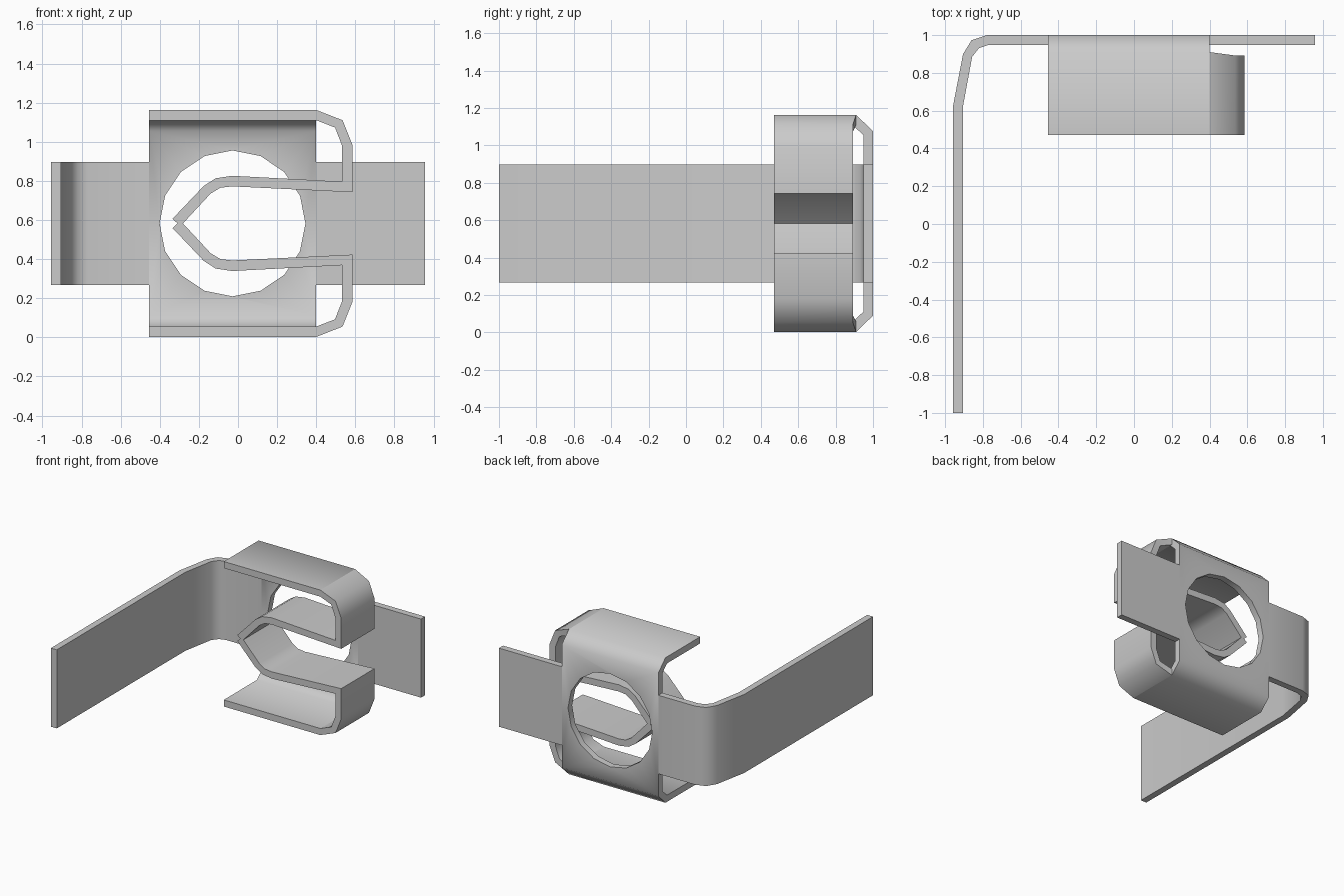
import bpy, bmesh, math

if "Cube" in bpy.data.objects:
    bpy.data.objects.remove(bpy.data.objects["Cube"])

MID = 0.5825          # mirror height of the clip
X0, X1 = -0.455, 0.40 # width of the main body


def strip(name, outer, inner, place, a, b, open_start=False):
    """Bent sheet: outer and inner profile lines swept from a to b."""
    bm = bmesh.new()
    n = len(outer)
    va, vb = [[[bm.verts.new(place(p, d)) for p in line] for line in (outer, inner)] for d in (a, b)]
    for i in range(n - 1):
        for k in (0, 1):   # broad faces
            bm.faces.new((va[k][i], va[k][i + 1], vb[k][i + 1], vb[k][i]))
        for v in (va, vb):  # sheet edges
            bm.faces.new((v[0][i], v[0][i + 1], v[1][i + 1], v[1][i]))
    for i in ([n - 1] if open_start else [0, n - 1]):  # end caps
        bm.faces.new((va[0][i], vb[0][i], vb[1][i], va[1][i]))
    bmesh.ops.recalc_face_normals(bm, faces=bm.faces)
    me = bpy.data.meshes.new(name)
    bm.to_mesh(me)
    bm.free()
    ob = bpy.data.objects.new(name, me)
    bpy.context.collection.objects.link(ob)
    return ob


def flip(line):
    return [(u, 2 * MID - z) for u, z in line]


def smooth(ob):
    bpy.ops.object.select_all(action='DESELECT')
    ob.select_set(True)
    bpy.context.view_layer.objects.active = ob
    bpy.ops.object.shade_smooth_by_angle(angle=math.radians(55))


# Main body: C-shaped channel with top and bottom flanges
half_out = [(0.47, 1.163), (0.91, 1.163), (1.0, 1.075)]
half_in = [(0.47, 1.11), (0.89, 1.11), (0.948, 1.055)]
body = strip("main_body", half_out + flip(half_out)[::-1], half_in + flip(half_in)[::-1],
             lambda p, d: (d, p[0], p[1]), X0, X1)

# Sixteen-sided hole through the back plate
bpy.ops.mesh.primitive_cylinder_add(vertices=16, radius=0.373, depth=0.3,
                                    location=(-0.028, 1.0, MID),
                                    rotation=(math.pi / 2, 0, 0))
cutter = bpy.context.object
cutter.name = "hole_cutter"
cutter.hide_render = True
mod = body.modifiers.new("hole", 'BOOLEAN')
mod.operation, mod.solver, mod.object = 'DIFFERENCE', 'EXACT', cutter
bpy.context.view_layer.objects.active = body
bpy.ops.object.modifier_apply(modifier="hole")
bpy.data.objects.remove(cutter)
smooth(body)

# Spring clips: curl round the side and fold back inside to a pointed tip
clip_out = [(X1, 1.163), (0.535, 1.11), (0.585, 0.985), (0.585, 0.742), (-0.03, 0.772),
            (-0.09, 0.765), (-0.14, 0.735), (-0.294, 0.569)]
clip_in = [(X1, 1.11), (0.496, 1.073), (0.533, 0.978), (0.533, 0.796), (-0.03, 0.826),
           (-0.115, 0.813), (-0.175, 0.774), (-0.335, 0.606)]
for name, f in (("upper_clip", list), ("lower_clip", flip)):
    clip = strip(name, f(clip_out), f(clip_in), lambda p, d: (p[0], d, p[1]), 0.47, 0.892, True)
    for v in clip.data.vertices:   # slight widening where it meets the body
        if abs(v.co.x - X1) < 0.001 and v.co.y > 0.8:
            v.co.y = 0.91
    smooth(clip)

# Side arms: a long bent one on the left, a short flat tab on the right
arm_out = [(X0, 1.0), (-0.78, 1.0), (-0.86, 0.973), (-0.905, 0.90), (-0.957, 0.63), (-0.957, -1)]
arm_in = [(X0, 0.948), (-0.77, 0.948), (-0.82, 0.932), (-0.857, 0.885), (-0.905, 0.625), (-0.905, -1)]
for name, o, i in (("bent_arm", arm_out, arm_in),
                   ("flat_tab", [(X1, 1.0), (0.957, 1.0)], [(X1, 0.948), (0.957, 0.948)])):
    smooth(strip(name, o, i, lambda p, d: (p[0], p[1], d), 0.268, 0.897, True))
